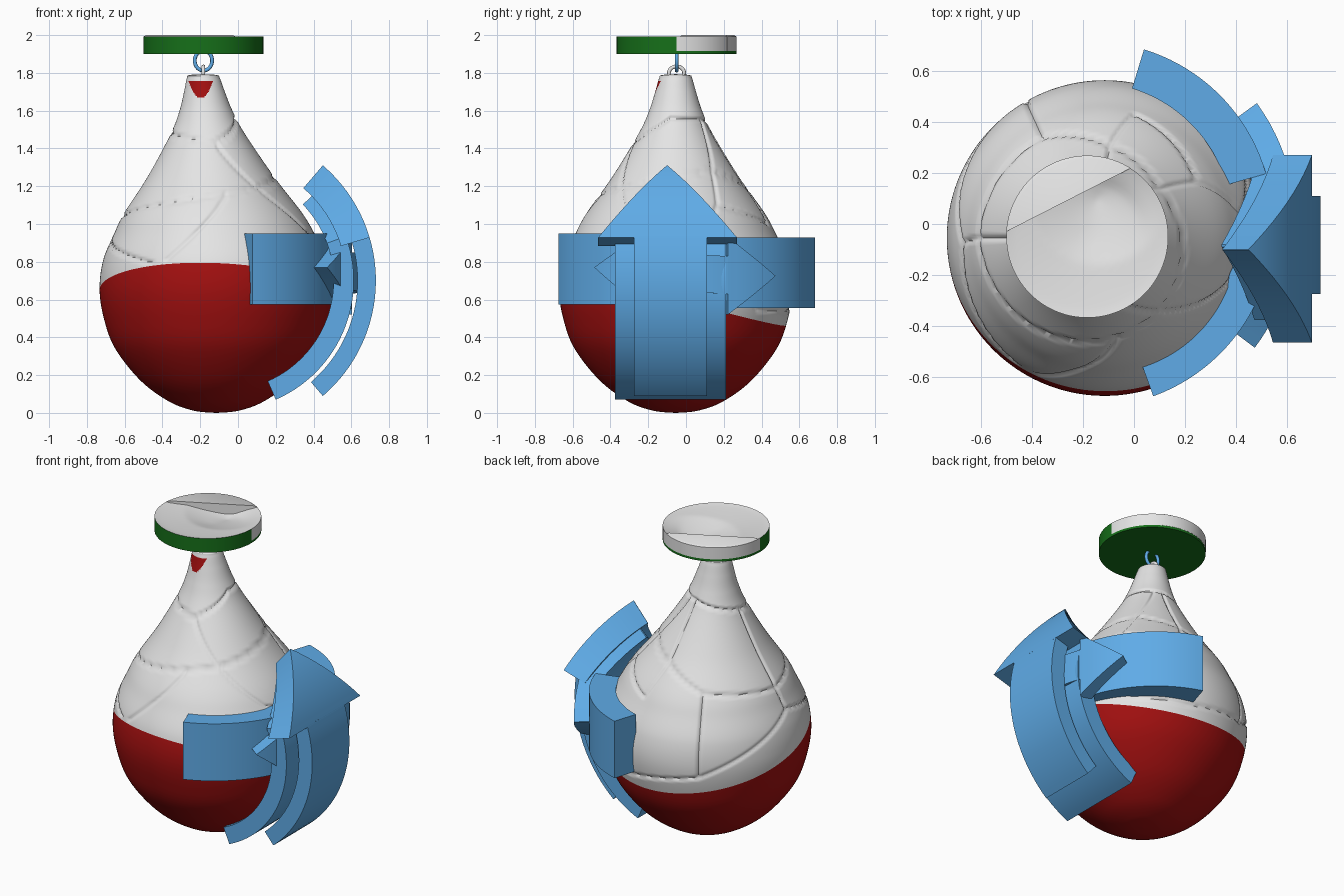
import bpy, bmesh, math
from mathutils import Vector

cube = bpy.data.objects.get("Cube")
if cube:
    bpy.data.objects.remove(cube)


def material(name, rgb):
    m = bpy.data.materials.new(name)
    m.use_nodes = True
    m.diffuse_color = (*rgb, 1)
    m.node_tree.nodes["Principled BSDF"].inputs["Base Color"].default_value = (*rgb, 1)
    return m


WHITE = material("white", (0.78, 0.78, 0.78))
RED = material("dark red", (0.36, 0.005, 0.005))
GREEN = material("dark green", (0.008, 0.16, 0.01))
BLUE = material("sky blue", (0.115, 0.41, 0.8))


def finish(name, bm, mats, angle=40):
    bmesh.ops.recalc_face_normals(bm, faces=bm.faces)
    mesh = bpy.data.meshes.new(name)
    bm.to_mesh(mesh)
    bm.free()
    ob = bpy.data.objects.new(name, mesh)
    bpy.context.collection.objects.link(ob)
    for m in mats:
        mesh.materials.append(m)
    bpy.ops.object.select_all(action='DESELECT')
    ob.select_set(True)
    bpy.context.view_layer.objects.active = ob
    bpy.ops.object.shade_smooth_by_angle(angle=math.radians(angle))
    return ob


def loft(bm, rings, closed_path=False):
    """Skin a list of point rings; cap the ends of an open one."""
    vs = [[bm.verts.new(p) for p in ring] for ring in rings]
    n = len(vs[0])
    pairs = list(zip(vs, vs[1:])) + ([(vs[-1], vs[0])] if closed_path else [])
    for a, b in pairs:
        for i in range(n):
            j = (i + 1) % n
            bm.faces.new((a[i], a[j], b[j], b[i]))
    if not closed_path:
        bm.faces.new(vs[0])
        bm.faces.new(vs[-1])


def smooth_path(pts, steps):
    """Catmull-Rom curve through the points."""
    pts = [Vector(p) for p in pts]
    out = []
    for i in range(len(pts) - 1):
        a, b, c, d = pts[max(i - 1, 0)], pts[i], pts[i + 1], pts[min(i + 2, len(pts) - 1)]
        for k in range(steps):
            t = k / steps
            out.append(0.5 * (2 * b + (c - a) * t + (2 * a - 5 * b + 4 * c - d) * t ** 2
                              + (3 * b - a - 3 * c + d) * t ** 3))
    return out + [pts[-1]]


# --- Pear-shaped bag with sewn seams ---
CY = -0.055
profile = [(0.005, 0.0), (0.12, 0.012), (0.25, 0.06), (0.4, 0.17), (0.535, 0.34), (0.595, 0.5),
           (0.618, 0.66), (0.595, 0.81), (0.53, 0.95), (0.47, 1.06), (0.335, 1.25),
           (0.195, 1.48), (0.14, 1.6), (0.108, 1.7), (0.088, 1.77), (0.075, 1.788), (0.005, 1.793)]

# Seams as (degrees around the axis, height)
seams = [
    [(-180, 1.485), (-81, 1.43), (-10, 1.56), (80, 1.55), (180, 1.485)],
    [(-180, 1.04), (-78, 1.165), (-50, 1.19), (-10, 1.24), (38, 1.28), (83, 1.2), (120, 1.08), (180, 1.04)],
    [(-81, 1.43), (-50, 1.19), (-20, 0.96), (10, 0.9)],
    [(-78, 1.165), (-119, 0.78), (-178, 0.91), (-180, 1.04)],
    [(38, 1.28), (60, 1.55)],
    [(80, 1.55), (83, 1.2)],
    [(180, 1.485), (180, 1.04)],
    [(38, 1.28), (30, 1.1), (75, 1.0), (83, 1.2)],
    [(30, 1.1), (10, 0.9), (45, 0.55)],
    [(120, 1.08), (120, 0.6), (182, 0.91)],
    [(120, 0.6), (75, 0.53), (45, 0.55)],
]
segments = [(a, b) for line in seams for a, b in zip(line, line[1:])]


def red_height(x, y):
    return 0.606 - 0.279 * y - 0.039 * x


def seam_distance(deg, z, r):
    best = 1.0
    k = math.radians(1) * r
    for (d0, z0), (d1, z1) in segments:
        if z < min(z0, z1) - 0.03 or z > max(z0, z1) + 0.03:
            continue
        u = ((deg - d0 + 180) % 360 - 180) * k
        if d1 - d0 > 40 and u < -0.05:
            u += 360 * k
        du, dz, v = (d1 - d0) * k, z1 - z0, z - z0
        t = max(0, min(1, (u * du + v * dz) / (du * du + dz * dz + 1e-9)))
        best = min(best, math.hypot(u - t * du, v - t * dz))
    return best


bm = bmesh.new()
SIDES = 288
rings = []
for r, z in smooth_path(profile, 12):
    cx = -0.115 - 0.07 * max(0, (z - 0.7) / 1.09) ** 1.3
    ring = []
    for i in range(SIDES):
        deg = 360 * i / SIDES - 180
        c, s = math.cos(math.radians(deg)), math.sin(math.radians(deg))
        q = r
        if 0.45 < z < 1.7 and z > red_height(cx + r * c, CY + r * s) + 0.02:
            q -= 0.014 * max(0, 1 - seam_distance(deg, z, r) / 0.014)
        ring.append((cx + q * c, CY + q * s, z))
    rings.append(ring)
loft(bm, rings)
bmesh.ops.bisect_plane(bm, geom=bm.verts[:] + bm.edges[:] + bm.faces[:],
                       plane_co=(0, 0, 0.606), plane_no=(0.039, 0.279, 1))
for f in bm.faces:
    p = f.calc_center_median()
    patch = p.y < -0.08 and 1.67 < p.z < 1.757 and abs(p.x + 0.197) < 0.065 * ((p.z - 1.665) / 0.09) ** 0.5
    f.material_index = int(p.z < red_height(p.x, p.y) or patch)
finish("bag", bm, [WHITE, RED], 60)


# --- Curved arrows: plates bent about an axis ---
def bent_plate(name, stations, r_in, r_out, place):
    """stations: (degrees, low edge, high edge) along the bend."""
    bm = bmesh.new()
    rings = []
    for (a0, l0, h0), (a1, l1, h1) in zip(stations, stations[1:]):
        n = max(1, int(abs(a1 - a0) / 3))
        for k in range(n):
            t = k / n
            rings.append((a0 + (a1 - a0) * t, l0 + (l1 - l0) * t, h0 + (h1 - h0) * t))
    rings.append(stations[-1])
    loft(bm, [[place(math.radians(a), r_in, lo), place(math.radians(a), r_out, lo),
               place(math.radians(a), r_out, hi), place(math.radians(a), r_in, hi)]
              for a, lo, hi in rings])
    return finish(name, bm, [BLUE], 35)


def upright(a, r, w):
    return (-0.074 + r * math.cos(a), w, 0.7 + r * math.sin(a))


def level(a, r, w):
    return (-0.17 + r * math.cos(a), r * math.sin(a), w)


bent_plate("upright_arrow_shaft", [(-49.4, -0.275, 0.11), (17, -0.275, 0.11)], 0.707, 0.804, upright)
bent_plate("upright_arrow_head", [(16.5, -0.465, 0.27), (49.4, -0.101, -0.099)], 0.645, 0.804, upright)
bent_plate("inner_upright_arrow", [(-66.5, -0.375, 0.213), (20, -0.375, 0.213), (44, -0.09, -0.08)],
           0.58, 0.687, upright)
bent_plate("front_band", [(-70, 0.575, 0.95), (-16, 0.575, 0.95)], 0.57, 0.718, level)
bent_plate("back_band", [(16, 0.555, 0.928), (73, 0.555, 0.928)], 0.555, 0.715, level)
bent_plate("level_double_arrow",
           [(-37, 0.769, 0.771), (-16, 0.55, 0.95), (-16, 0.65, 0.85), (16, 0.63, 0.83),
            (16, 0.52, 0.93), (36, 0.724, 0.726)], 0.71, 0.805, level)

# --- Round top plate with hollowed upper face ---
DX, DY, DR = -0.183, -0.05, 0.317
chord_a, chord_b = Vector((-0.5, -0.03)), Vector((-0.01, 0.22))
chord_n = Vector((chord_a.y - chord_b.y, chord_b.x - chord_a.x)).normalized()


def circle(r, height):
    pts = []
    for i in range(96):
        a = math.tau * i / 96
        x, y = DX + r * math.cos(a), DY + r * math.sin(a)
        pts.append((x, y, height(x, y)))
    return pts


def hollow(x, y):
    rim = max(0, 1 - math.hypot(x - DX, y - DY) / DR)
    near = max(0, 1 - math.hypot(x + 0.14, y - 0.1) / 0.26)
    return 1.992 - 0.03 * rim ** 0.7 - 0.05 * near * min(1, rim * 3)


bm = bmesh.new()
loft(bm, [circle(0.01, lambda x, y: 1.9)] + [circle(DR, lambda x, y, z=z: z) for z in (1.9, 1.915)]
     + [circle(DR * k / 16, hollow) for k in range(16, 0, -1)])
for f in bm.faces:
    p = f.calc_center_median()
    wall = math.hypot(p.x - DX, p.y - DY) > DR * 0.99
    f.material_index = int(p.z < 1.91 or (wall and p.y < -0.06))
finish("top_plate", bm, [WHITE, GREEN], 40)

# Raised back part of the plate, cut off along a chord
bm = bmesh.new()
loft(bm, [circle(DR + 0.001, lambda x, y, z=z: z) for z in (1.916, 1.992)]
     + [circle(DR - 0.012, lambda x, y: 2.0)])
cut = bmesh.ops.bisect_plane(bm, geom=bm.verts[:] + bm.edges[:] + bm.faces[:], clear_inner=True,
                             plane_co=(*chord_a, 1.95), plane_no=(*chord_n, 0))
bmesh.ops.holes_fill(bm, edges=[e for e in cut["geom_cut"] if isinstance(e, bmesh.types.BMEdge)])
finish("top_plate_back", bm, [WHITE], 40)


# --- Hanging links ---
def link(name, centre, half_w, half_h, tube, side, mat):
    bm = bmesh.new()
    rings = []
    for i in range(32):
        a = math.tau * i / 32
        out = side * math.cos(a) + Vector((0, 0, math.sin(a)))
        mid = Vector(centre) + side * half_w * math.cos(a) + Vector((0, 0, half_h * math.sin(a)))
        flat = side.cross(Vector((0, 0, 1)))
        rings.append([mid + tube * (out * math.cos(b) + flat * math.sin(b))
                      for b in (math.tau * k / 10 for k in range(10))])
    loft(bm, rings, True)
    finish(name, bm, [mat], 60)


link("plate_link", (-0.183, -0.05, 1.865), 0.046, 0.053, 0.01, Vector((1, 0, 0)), BLUE)
link("bag_link", (-0.183, -0.05, 1.8), 0.04, 0.034, 0.01, Vector((0, 1, 0)), WHITE)
